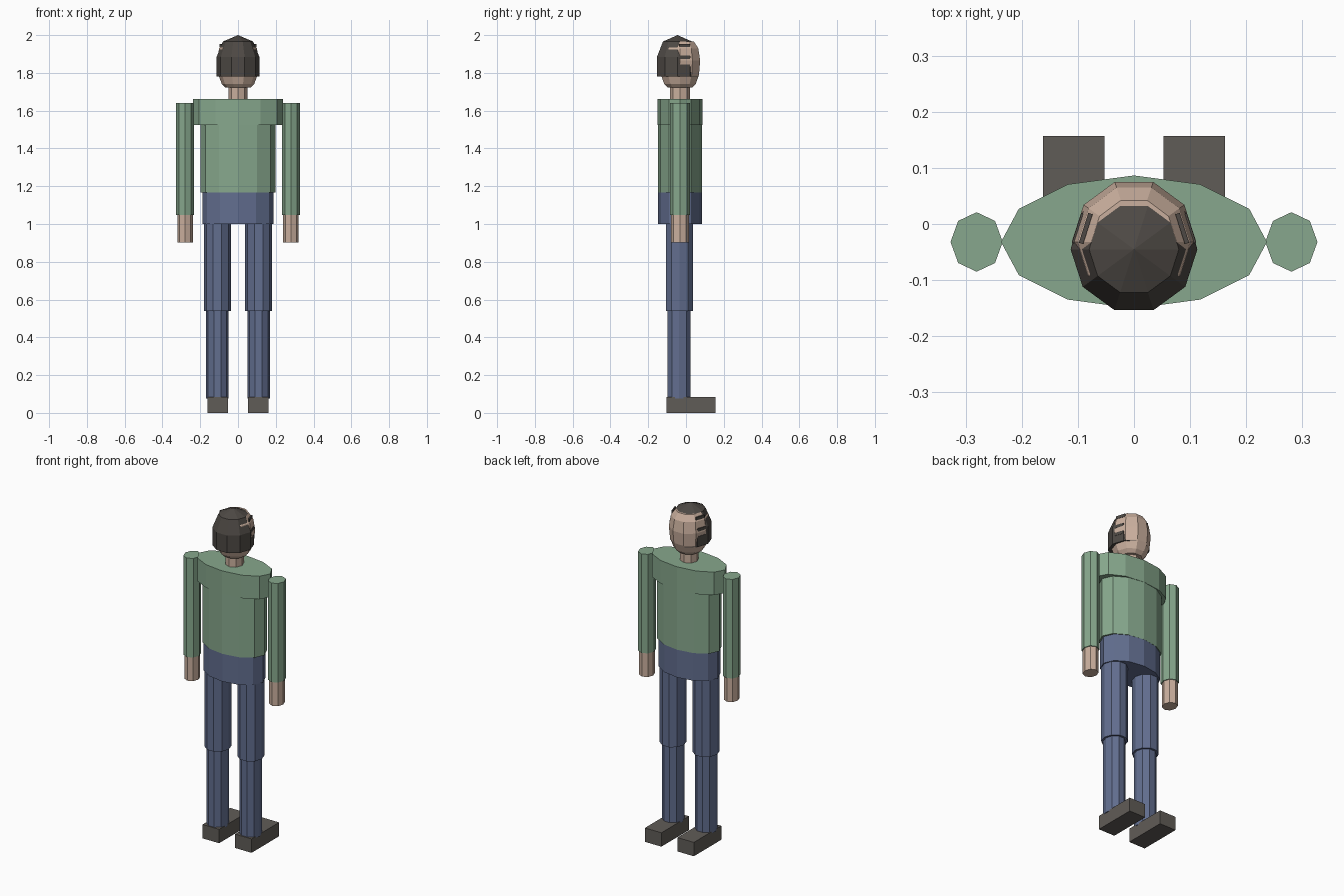
import bpy, bmesh, math

cube = bpy.data.objects.get("Cube")
if cube:
    bpy.data.objects.remove(cube, do_unlink=True)


def material(name, rgb):
    m = bpy.data.materials.new(name)
    m.use_nodes = True
    m.diffuse_color = (*rgb, 1)
    bsdf = next(n for n in m.node_tree.nodes if n.type == 'BSDF_PRINCIPLED')
    bsdf.inputs["Base Color"].default_value = (*rgb, 1)
    return m


GREEN = material("green_shirt", (0.242, 0.39, 0.266))
BLUE = material("blue_trousers", (0.122, 0.156, 0.275))
SKIN = material("skin", (0.59, 0.43, 0.34))
HAIR = material("dark_hair", (0.075, 0.066, 0.058))
SHOE = material("shoe_grey", (0.118, 0.107, 0.096))


def finish(name, bm, mat):
    bmesh.ops.recalc_face_normals(bm, faces=bm.faces[:])
    me = bpy.data.meshes.new(name)
    bm.to_mesh(me)
    bm.free()
    me.materials.append(mat)
    ob = bpy.data.objects.new(name, me)
    bpy.context.collection.objects.link(ob)
    return ob


def loft(name, mat, n, cx, cy, rings):
    """Stack of n-sided elliptical rings (z, rx, ry), capped at both ends."""
    bm = bmesh.new()
    loops = []
    for z, rx, ry in rings:
        if rx == 0:
            loops.append([bm.verts.new((cx, cy, z))])
            continue
        angles = [2 * math.pi * i / n for i in range(n)]
        loops.append([bm.verts.new((cx + rx * math.cos(a), cy + ry * math.sin(a), z))
                      for a in angles])
    for a, b in zip(loops, loops[1:]):
        for i in range(n):
            j = (i + 1) % n
            if len(b) == 1:
                bm.faces.new((a[i], a[j], b[0]))
            else:
                bm.faces.new((a[i], a[j], b[j], b[i]))
    bm.faces.new(loops[0])
    if len(loops[-1]) > 1:
        bm.faces.new(loops[-1])
    return finish(name, bm, mat)


def tube(name, mat, n, cx, z0, z1, rx, ry, cy=-0.032):
    return loft(name, mat, n, cx, cy, [(z0, rx, ry), (z1, rx, ry)])


def box(name, mat, centre, size, turn=0):
    bm = bmesh.new()
    bmesh.ops.create_cube(bm, size=1)
    bmesh.ops.scale(bm, vec=size, verts=bm.verts[:])
    ob = finish(name, bm, mat)
    ob.location = centre
    ob.rotation_euler.z = turn
    return ob


# Trunk
tube("hips", BLUE, 12, 0, 1.0, 1.166, 0.189, 0.117)
tube("torso", GREEN, 12, 0, 1.166, 1.6, 0.199, 0.1175)
tube("shoulders", GREEN, 12, 0, 1.525, 1.663, 0.237, 0.1185)
tube("neck", SKIN, 8, 0, 1.64, 1.76, 0.05, 0.053)

# Head, narrowing towards chin and crown
loft("head", SKIN, 10, 0, -0.032, [
    (1.722, 0.066, 0.068), (1.742, 0.086, 0.088), (1.79, 0.104, 0.106),
    (1.865, 0.111, 0.1125), (1.93, 0.1, 0.102), (1.966, 0.076, 0.078)])

# Hair sits further back, so the face pushes out through its front
loft("hair", HAIR, 10, 0, -0.045, [
    (1.78, 0.113, 0.114), (1.885, 0.113, 0.114), (1.966, 0.08, 0.081), (2.0, 0, 0)])

# Limbs and temple hair, one set per side
for side, s in (("left", 1), ("right", -1)):
    tube(side + "_arm", GREEN, 8, s * 0.2805, 1.047, 1.64, 0.0465, 0.053)
    tube(side + "_hand", SKIN, 8, s * 0.2805, 0.903, 1.06, 0.041, 0.047)
    tube(side + "_thigh", BLUE, 10, s * 0.109, 0.54, 1.0, 0.0715, 0.075, -0.034)
    tube(side + "_shin", BLUE, 10, s * 0.109, 0.075, 0.55, 0.06, 0.064, -0.036)
    box(side + "_shoe", SHOE, (s * 0.1075, 0.027, 0.0415), (0.109, 0.26, 0.083))
    for i, (z, x) in enumerate(((1.835, 0.0985), (1.882, 0.0985), (1.945, 0.086))):
        box(f"{side}_temple_hair_{i + 1}", HAIR, (s * x, -0.008, z),
            (0.008, 0.056, 0.018), s * math.radians(17.6))
